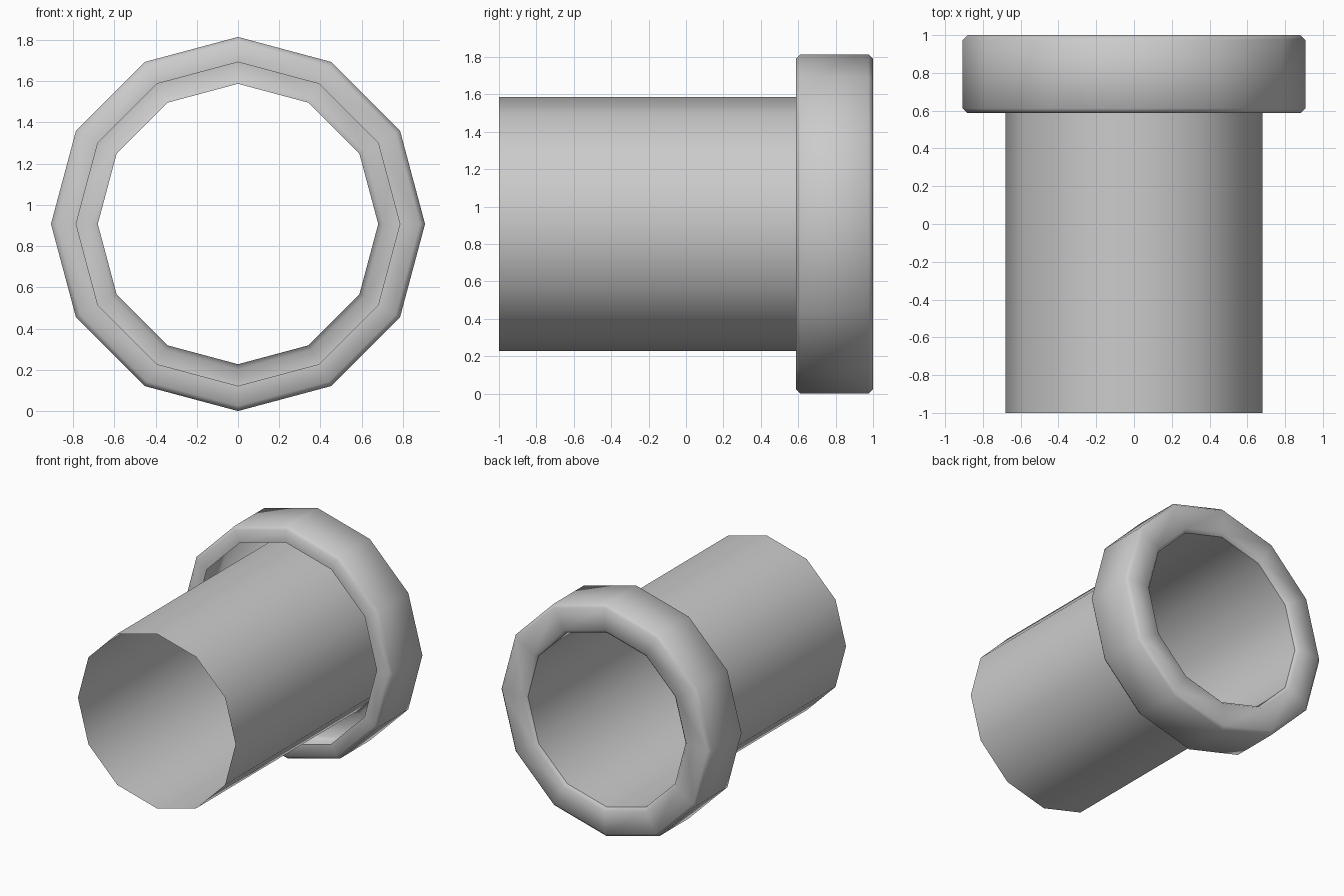
import bpy, math

if "Cube" in bpy.data.objects:
    bpy.data.objects.remove(bpy.data.objects["Cube"])

SIDES = 12
CENTRE_Z = 0.907


def lathe(name, profile):
    """Spin an open (radius, y) profile around the y axis into a thin shell."""
    verts, faces = [], []
    for r, y in profile:
        for i in range(SIDES):
            a = 2 * math.pi * i / SIDES
            verts.append((r * math.cos(a), y, CENTRE_Z + r * math.sin(a)))
    for k in range(len(profile) - 1):
        for i in range(SIDES):
            j = (i + 1) % SIDES
            a, b = k * SIDES, (k + 1) * SIDES
            faces.append((a + i, b + i, b + j, a + j))
    mesh = bpy.data.meshes.new(name)
    mesh.from_pydata(verts, [], faces)
    obj = bpy.data.objects.new(name, mesh)
    bpy.context.collection.objects.link(obj)
    bpy.ops.object.select_all(action='DESELECT')
    obj.select_set(True)
    bpy.context.view_layer.objects.active = obj
    bpy.ops.object.shade_smooth_by_angle(angle=math.radians(60))
    return obj


# Open tube, running through to the back of the collar
lathe("pipe", [(0.68, -1.0), (0.68, 0.975)])

# Hollow collar: back rim, chamfered outer wall, front lip left open around the pipe
lathe("collar", [(0.68, 0.975), (0.705, 1.0), (0.882, 1.0), (0.907, 0.975),
                 (0.907, 0.612), (0.882, 0.587), (0.785, 0.587)])
